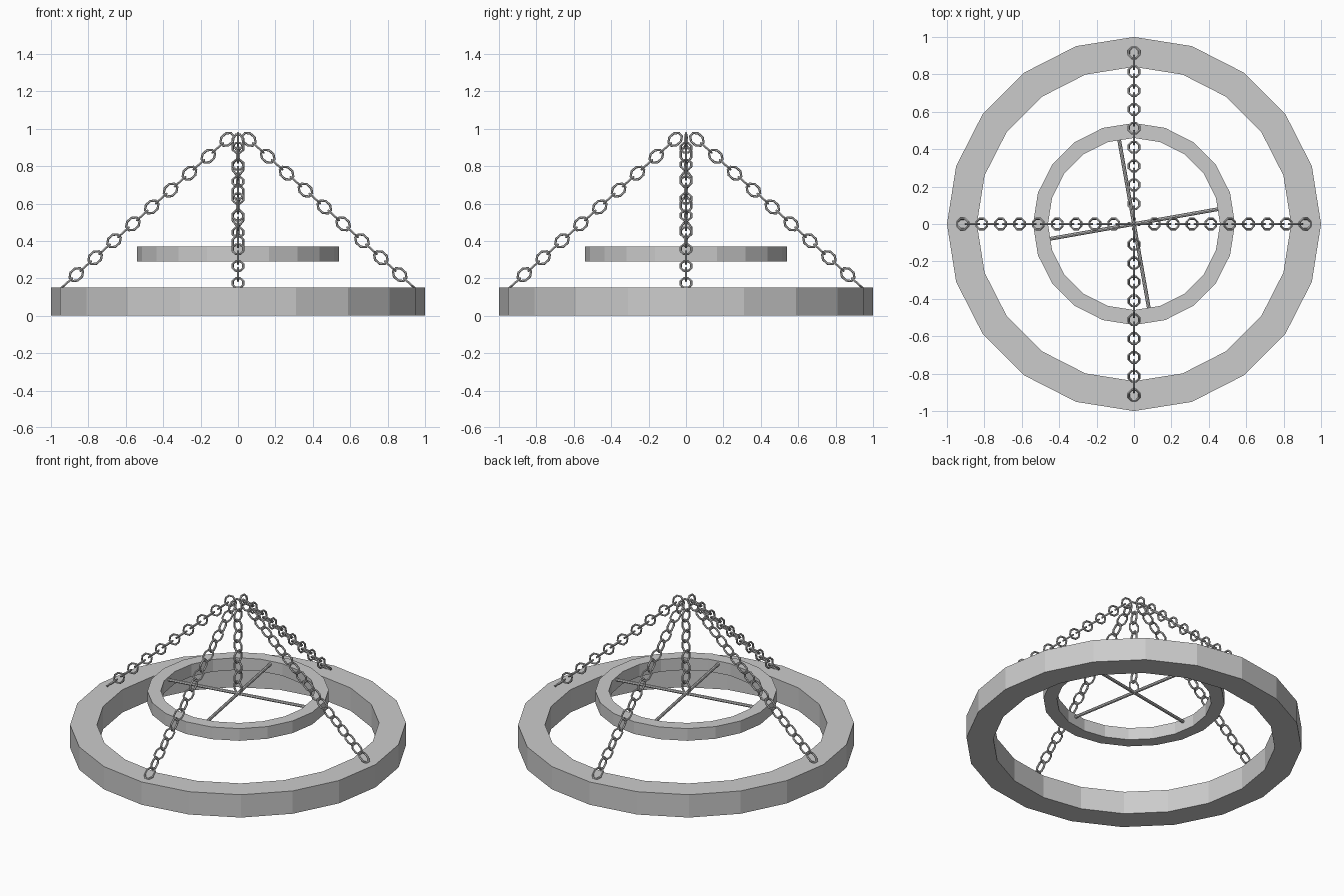
import bpy, bmesh
from math import sin, cos, pi, radians
from mathutils import Matrix, Vector

cube = bpy.data.objects.get("Cube")
if cube:
    bpy.data.objects.remove(cube, do_unlink=True)


def material(name, value):
    mat = bpy.data.materials.new(name)
    mat.use_nodes = True
    colour = (value, value, value, 1)
    mat.diffuse_color = colour
    mat.node_tree.nodes["Principled BSDF"].inputs["Base Color"].default_value = colour
    return mat


grey = material("grey_metal", 0.6)


def finish(name, bm):
    bmesh.ops.recalc_face_normals(bm, faces=bm.faces)
    mesh = bpy.data.meshes.new(name)
    bm.to_mesh(mesh)
    bm.free()
    mesh.materials.append(grey)
    obj = bpy.data.objects.new(name, mesh)
    bpy.context.collection.objects.link(obj)
    return obj


def loft_loop(bm, sections):
    """Skin a closed loop of equal closed sections."""
    rows = [[bm.verts.new(p) for p in s] for s in sections]
    for i, row in enumerate(rows):
        nxt = rows[(i + 1) % len(rows)]
        n = len(row)
        for j in range(n):
            k = (j + 1) % n
            bm.faces.new((row[j], row[k], nxt[k], nxt[j]))


def ring(name, inner, outer, bottom, top, sides=20):
    bm = bmesh.new()
    profile = [(inner, bottom), (outer, bottom), (outer, top), (inner, top)]
    angles = [2 * pi * i / sides for i in range(sides)]
    loft_loop(bm, [[(r * cos(a), r * sin(a), z) for r, z in profile] for a in angles])
    return finish(name, bm)


def add_link(bm, matrix, length=0.041, width=0.031, wire=0.0065, sides=8, wire_sides=6):
    """Oval link lying in its local XZ plane, long along X."""
    sections = []
    for i in range(sides):
        a = 2 * pi * (i + 0.5) / sides
        centre = Vector((length * cos(a), 0, width * sin(a)))
        out = Vector((cos(a), 0, sin(a)))
        section = []
        for j in range(wire_sides):
            b = 2 * pi * j / wire_sides
            section.append(matrix @ (centre + wire * (out * cos(b) + Vector((0, sin(b), 0)))))
        sections.append(section)
    loft_loop(bm, sections)


def chain(name, start, end, count, turn=0.0):
    """Row of links, each turned a quarter against the last."""
    bm = bmesh.new()
    start, end = Vector(start), Vector(end)
    along = (end - start).normalized()
    side = Vector((0, 1, 0))
    up = along.cross(side)
    frame = Matrix((along, side, up)).transposed().to_4x4()
    for i in range(count):
        place = Matrix.Translation(start.lerp(end, i / (count - 1)))
        add_link(bm, place @ frame @ Matrix.Rotation(turn + i * pi / 2, 4, 'X'))
    return finish(name, bm)


# Hoops
ring("outer_hoop", 0.84, 1.0, 0.0, 0.15)
ring("inner_hoop", 0.46, 0.54, 0.29, 0.37)

# Crossed rods inside the small hoop
for i, name in enumerate(("cross_rod_a", "cross_rod_b")):
    bm = bmesh.new()
    bmesh.ops.create_cone(bm, cap_ends=True, segments=8, radius1=0.01, radius2=0.01, depth=0.92)
    rod = finish(name, bm)
    rod.matrix_world = (Matrix.Translation((0, 0, 0.35))
                        @ Matrix.Rotation(radians(10 + 90 * i), 4, 'Z')
                        @ Matrix.Rotation(pi / 2, 4, 'Y'))

# Four sloping chains carrying the large hoop
for i, name in enumerate(("left_chain", "back_chain", "right_chain", "front_chain")):
    sloping = chain(name, (0.058, 0, 0.943), (0.915, 0, 0.175), 18)
    sloping.rotation_euler.z = i * pi / 2

# Upright chain carrying the small hoop
chain("centre_chain", (0, 0, 0.93), (0, 0, 0.39), 9, radians(10))
